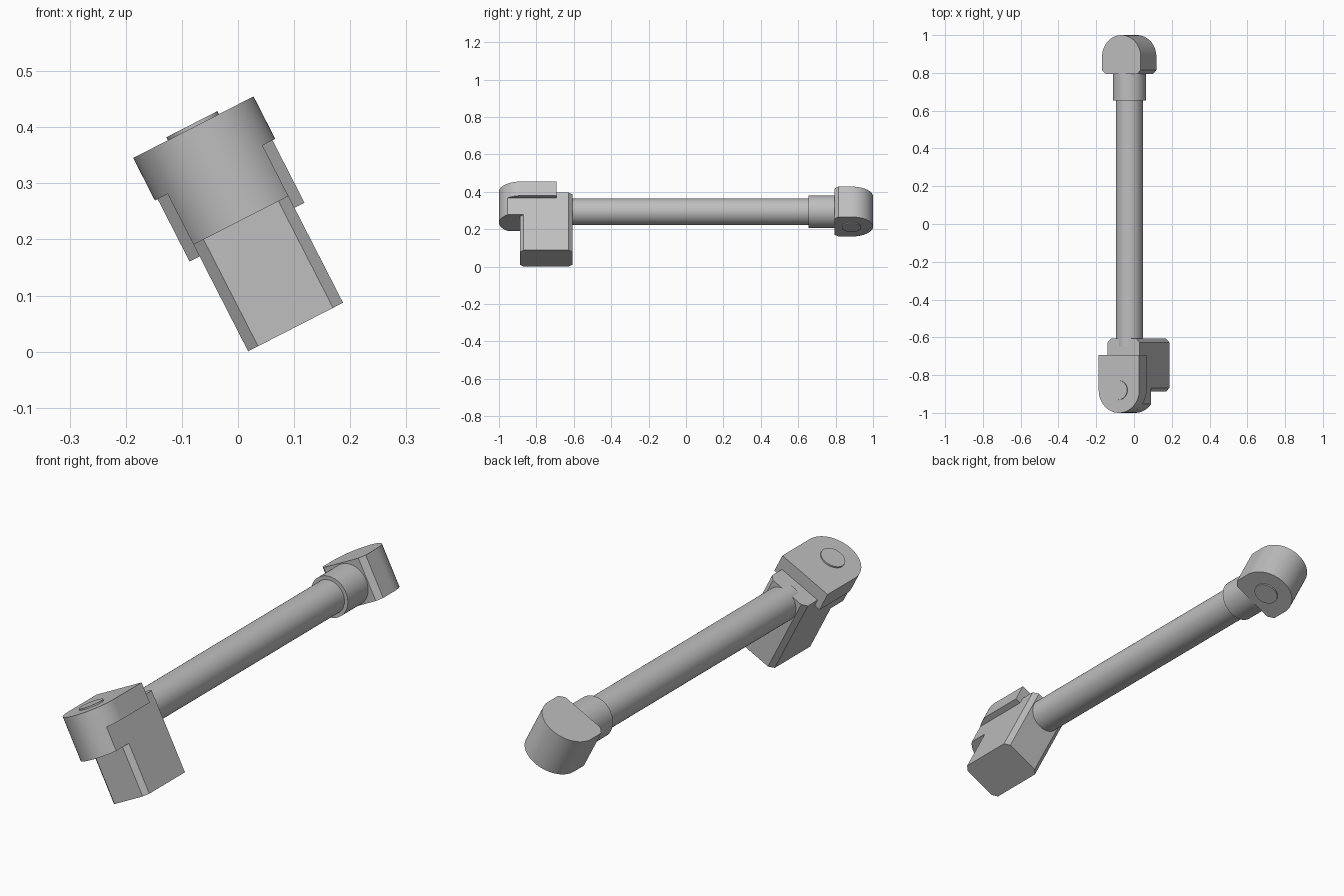
import bpy, bmesh, math
from mathutils import Matrix

cube = bpy.data.objects.get("Cube")
if cube:
    bpy.data.objects.remove(cube, do_unlink=True)

grey = bpy.data.materials.new("plain grey")
grey.use_nodes = True
colour = (0.52, 0.52, 0.52, 1)
grey.diffuse_color = colour
grey.node_tree.nodes["Principled BSDF"].inputs["Base Color"].default_value = colour

# The whole linkage is rolled about its long axis
ROLL = Matrix.Translation((0.099, 0, 0.051)) @ Matrix.Rotation(math.radians(-27.1), 4, "Y")
AXIS = 0.272  # height of the rod axis before the roll


def finish(name, bm):
    bmesh.ops.recalc_face_normals(bm, faces=bm.faces)
    mesh = bpy.data.meshes.new(name)
    bm.to_mesh(mesh)
    bm.free()
    mesh.materials.append(grey)
    obj = bpy.data.objects.new(name, mesh)
    bpy.context.collection.objects.link(obj)
    obj.matrix_world = ROLL
    bpy.ops.object.select_all(action="DESELECT")
    obj.select_set(True)
    bpy.context.view_layer.objects.active = obj
    bpy.ops.object.shade_smooth_by_angle(angle=math.radians(25))
    return obj


def prism(name, outline, low, high):
    """Extrude an x-y outline between two heights."""
    bm = bmesh.new()
    face = bm.faces.new([bm.verts.new((x, y, low)) for x, y in outline])
    new = bmesh.ops.extrude_face_region(bm, geom=[face])["geom"]
    moved = [v for v in new if isinstance(v, bmesh.types.BMVert)]
    bmesh.ops.translate(bm, verts=moved, vec=(0, 0, high - low))
    return finish(name, bm)


def rounded_end(radius, centre, back, side, half=None, chamfer=0.0, steps=40):
    """Outline with a round nose toward side, optionally trimmed to a half width."""
    half = half or radius
    reach = math.asin(half / radius)
    pts = []
    for i in range(steps + 1):
        a = -reach + 2 * reach * i / steps
        pts.append((radius * math.sin(a), centre + side * radius * math.cos(a)))
    if chamfer:
        inner = half - chamfer
        return pts + [(half, back + side * chamfer), (inner, back),
                      (-inner, back), (-half, back + side * chamfer)]
    return pts + [(half, back), (-half, back)]


def rod(name, radius, start, end):
    """Cylinder along the length."""
    bm = bmesh.new()
    spin = Matrix.Translation((0, (start + end) / 2, AXIS)) @ Matrix.Rotation(math.pi / 2, 4, "X")
    bmesh.ops.create_cone(bm, cap_ends=True, segments=64, radius1=radius,
                          radius2=radius, depth=end - start, matrix=spin)
    return finish(name, bm)


def pin(name, y, low, high, radius=0.051):
    """Upright pin."""
    bm = bmesh.new()
    bmesh.ops.create_cone(bm, cap_ends=True, segments=48, radius1=radius, radius2=radius,
                          depth=high - low, matrix=Matrix.Translation((0, y, (low + high) / 2)))
    return finish(name, bm)


# Front block with chamfered upright corners
w, c, y0, y1 = 0.095, 0.02, -0.888, -0.607
block = [(-w + c, y0), (w - c, y0), (w, y0 + c), (w, y1 - c),
         (w - c, y1), (-w + c, y1), (-w, y1 - c), (-w, y0 + c)]
prism("front_block", block, -0.008, 0.338)

# Front head: wide plate over a narrower round-nosed lug
prism("front_head_plate", rounded_end(0.1205, -0.8795, -0.693, -1), 0.307, 0.392)
prism("front_head_lug", rounded_end(0.1205, -0.8795, -0.75, -1, half=w), 0.2055, 0.307)
pin("front_pin", -0.8795, 0.35, 0.398)

# Connecting rod and its collar
rod("connecting_rod", 0.0715, -0.65, 0.7)
rod("rear_collar", 0.0875, 0.655, 0.84)

# Rear head
prism("rear_head", rounded_end(0.115, 0.885, 0.793, 1, chamfer=0.022), 0.182, 0.364)
pin("rear_pin", 0.885, 0.176, 0.25)
